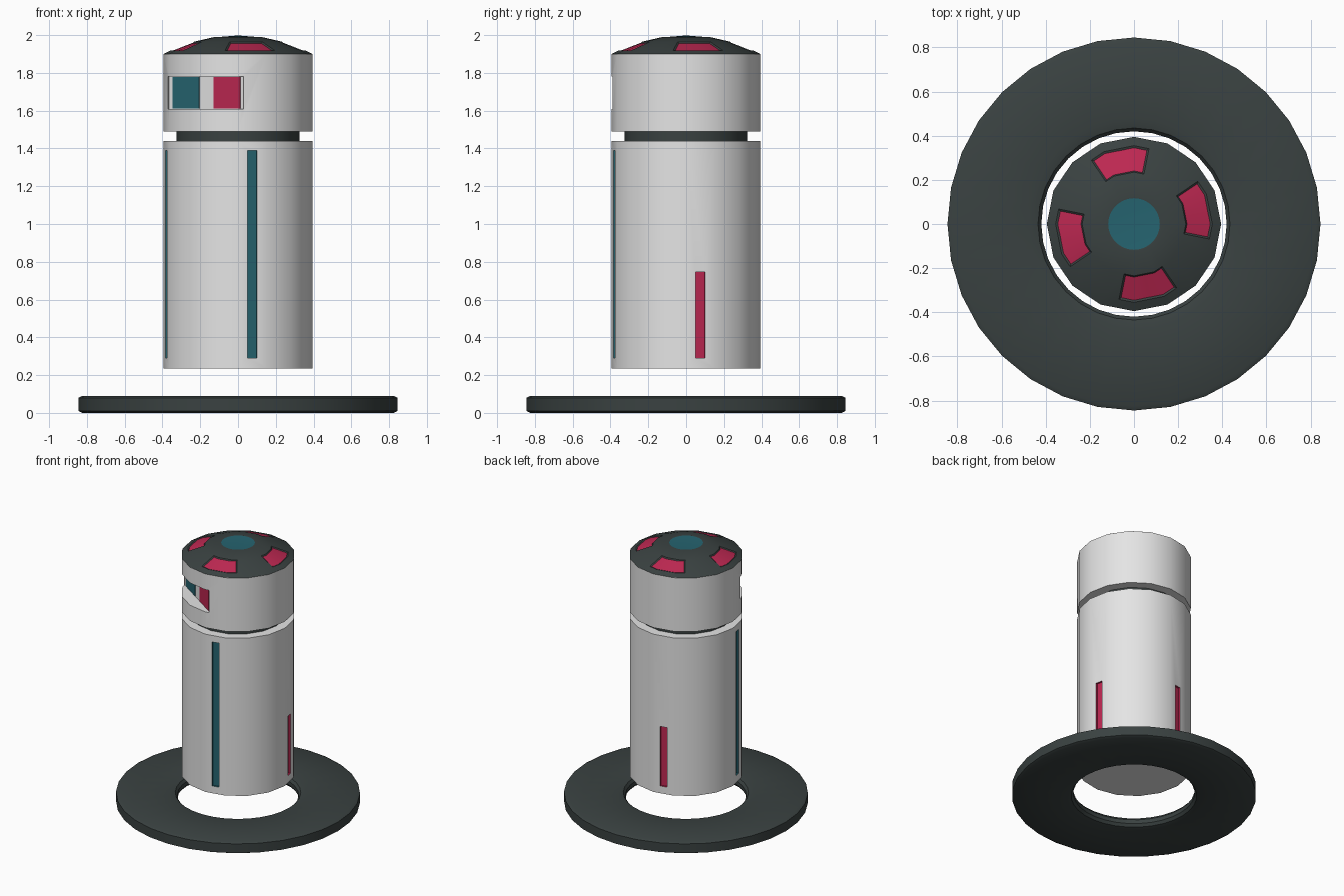
import bpy, bmesh, math
from mathutils import Vector

if "Cube" in bpy.data.objects:
    bpy.data.objects.remove(bpy.data.objects["Cube"])

def material(name, rgb):
    m = bpy.data.materials.new(name)
    m.diffuse_color = (*rgb, 1)
    m.use_nodes = True
    m.node_tree.nodes["Principled BSDF"].inputs["Base Color"].default_value = m.diffuse_color
    return m

GREY = material("light grey", (0.78, 0.78, 0.78))
DARK = material("dark slate", (0.042, 0.054, 0.053))
TEAL = material("teal", (0.019, 0.127, 0.162))
RED = material("crimson", (0.515, 0.021, 0.084))

R = 0.395
STEP = math.tau / 16

def finish(bm, name, mats):
    me = bpy.data.meshes.new(name)
    bm.to_mesh(me)
    bm.free()
    ob = bpy.data.objects.new(name, me)
    bpy.context.collection.objects.link(ob)
    for m in mats:
        me.materials.append(m)
    return ob

def smooth(ob):
    bpy.ops.object.select_all(action='DESELECT')
    ob.select_set(True)
    bpy.context.view_layer.objects.active = ob
    bpy.ops.object.shade_smooth_by_angle(angle=math.radians(35))

def lathe(name, profile, sides, mat, closed=False):
    """Revolve (radius, height) points; open profiles get end caps."""
    bm = bmesh.new()
    rings = [[bm.verts.new((r * math.cos(math.tau * i / sides),
                            r * math.sin(math.tau * i / sides), z))
              for i in range(sides)] for r, z in profile]
    pairs = list(zip(rings, rings[1:]))
    if closed:
        pairs.append((rings[-1], rings[0]))
    else:
        bm.faces.new(rings[0])
        bm.faces.new(rings[-1])
    for a, b in pairs:
        for i in range(sides):
            j = (i + 1) % sides
            bm.faces.new((a[i], a[j], b[j], b[i]))
    bmesh.ops.recalc_face_normals(bm, faces=bm.faces)
    return finish(bm, name, [mat])

def box(name, angle, d0, d1, w0, w1, z0, z1, mat):
    """Box facing outward at an angle: d is distance out, w is sideways."""
    n = Vector((math.cos(angle), math.sin(angle), 0))
    t = Vector((-n.y, n.x, 0))
    bm = bmesh.new()
    bmesh.ops.create_cube(bm, size=1)
    for v in bm.verts:
        c = v.co.copy()
        v.co = (n * (d1 if c.x > 0 else d0) + t * (w1 if c.y > 0 else w0)
                + Vector((0, 0, z1 if c.z > 0 else z0)))
    bmesh.ops.recalc_face_normals(bm, faces=bm.faces)
    return finish(bm, name, [mat])

def carve(ob, cutters):
    """Cut the recesses; recess walls keep the cutter's colour."""
    for c in cutters:
        mod = ob.modifiers.new("cut", 'BOOLEAN')
        mod.operation = 'DIFFERENCE'
        mod.solver = 'EXACT'
        mod.material_mode = 'TRANSFER'
        mod.object = c
        c.hide_render = True
        bpy.context.view_layer.objects.active = ob
        bpy.ops.object.modifier_apply(modifier=mod.name)
        bpy.data.objects.remove(c)

# base ring with softened rims
base = lathe("base_ring", [(0.42, 0.03), (0.42, 0.06), (0.435, 0.08), (0.475, 0.09),
                           (0.825, 0.09), (0.845, 0.08), (0.845, 0.01), (0.825, 0.0),
                           (0.475, 0.0), (0.435, 0.01)], 32, DARK, closed=True)
smooth(base)

# body with four coloured slots
body = lathe("body", [(R, 0.235), (R, 1.44)], 16, GREY)
apothem = R * math.cos(STEP / 2)
slots = []
for k, (mat, top) in enumerate([(RED, 0.745), (RED, 0.745), (TEAL, 1.39), (TEAL, 1.39)]):
    slots.append(box("slot_cutter", STEP / 2 + k * math.pi / 2, apothem - 0.014, 0.5,
                     -0.025, 0.025, 0.29, top, mat))
carve(body, slots)
smooth(body)

# neck
smooth(lathe("neck", [(0.325, 1.43), (0.325, 1.50)], 16, DARK))

# head with eye recess
head = lathe("head", [(R, 1.49), (R, 1.90)], 16, GREY)
face = math.radians(-123.75)
carve(head, [box("face_cutter", face, 0.30, 0.6, -0.24, 0.24, 1.61, 1.78, GREY)])
smooth(head)
box("left_eye", face, 0.297, 0.302, -0.215, -0.045, 1.611, 1.779, TEAL)
box("right_eye", face, 0.297, 0.302, 0.045, 0.215, 1.611, 1.779, RED)

# domed cap: 16-sided, edge midpoints added so windows can end mid-facet
bm = bmesh.new()
rings = []
for r in (R, 0.355, 0.235, 0.125):
    ring = []
    for i in range(32):
        q = r * math.cos(STEP / 2) if i % 2 and r > 0.2 else r
        a = i * STEP / 2
        ring.append(bm.verts.new((q * math.cos(a), q * math.sin(a), 2 - 0.64 * r * r)))
    rings.append(ring)
windows = [[] for _ in range(4)]
for band, (a, b) in enumerate(zip(rings, rings[1:])):
    for i in range(32):
        j = (i + 1) % 32
        f = bm.faces.new((a[i], a[j], b[j], b[i]))
        if band == 1 and (i + 1) % 8 < 4:
            windows[((i + 1) // 8) % 4].append(f)
tip = bm.verts.new((0, 0, 2))
disc = [bm.faces.new((rings[-1][i], rings[-1][(i + 1) % 32], tip)) for i in range(32)]
bmesh.ops.recalc_face_normals(bm, faces=bm.faces)
if disc[0].normal.z < 0:
    bmesh.ops.reverse_faces(bm, faces=bm.faces)
for faces, index in [(w, 2) for w in windows] + [(disc, 1)]:
    bmesh.ops.inset_region(bm, faces=faces, thickness=0.008,
                           depth=-0.006 if index == 2 else -0.002, use_even_offset=True)
    for f in faces:
        f.material_index = index
cap = finish(bm, "domed_cap", [DARK, TEAL, RED])
smooth(cap)
